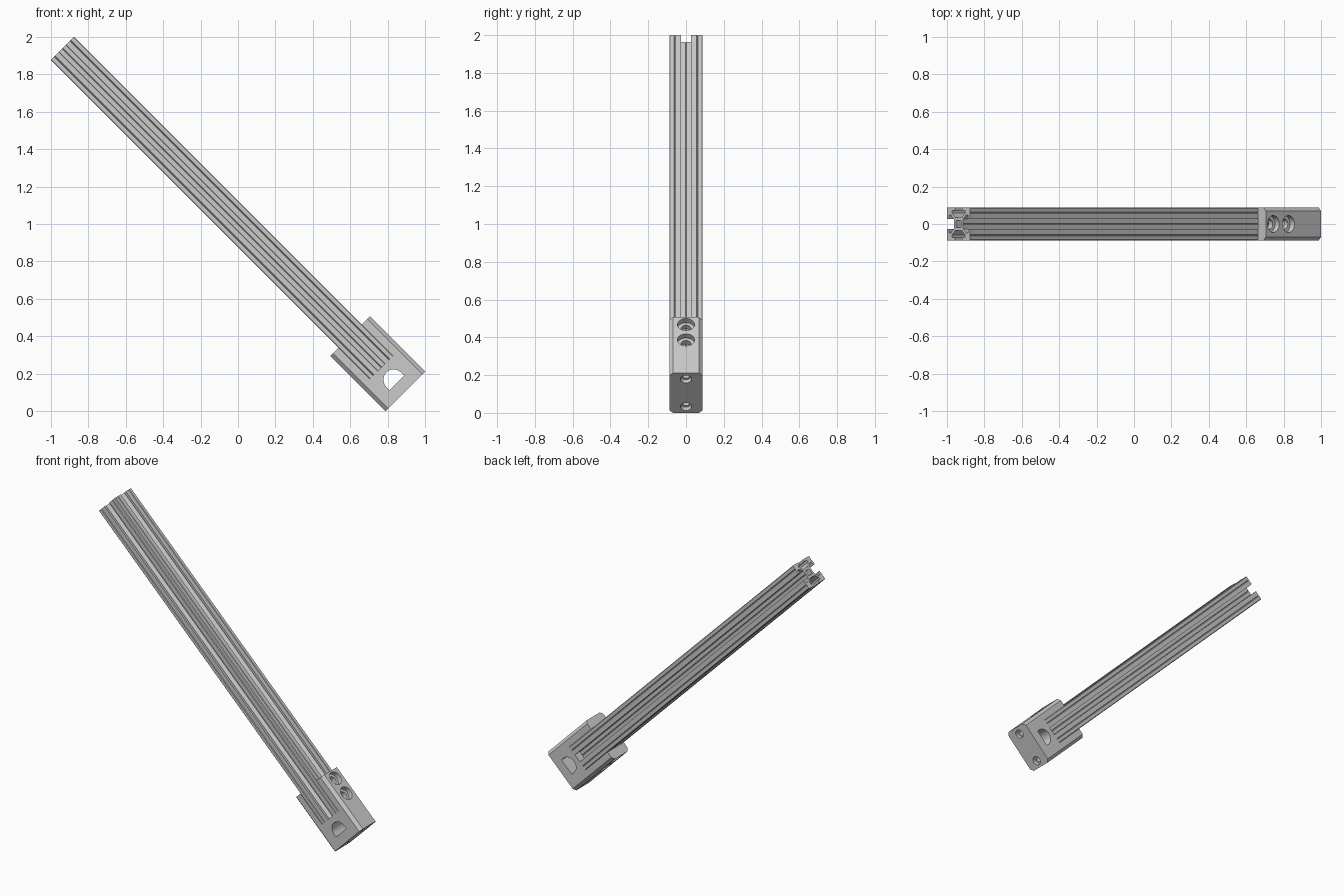
import bpy, math
from mathutils import Matrix

if "Cube" in bpy.data.objects:
    bpy.data.objects.remove(bpy.data.objects["Cube"])

MM = 0.00885            # profile unit: the bar is 20 units wide
HALF = 10 * MM
# Local frame: z runs up the bar, origin at the middle of the bracket's base
TILT = Matrix.Translation((0.894, 0, 0.106)) @ Matrix.Rotation(math.radians(-45), 4, 'Y')


def prism(name, loops, z0, z1, rot=Matrix.Identity(4)):
    """Extrude closed outlines (inner ones become holes) from z0 to z1."""
    cu = bpy.data.curves.new(name, 'CURVE')
    cu.dimensions = '2D'
    cu.fill_mode = 'BOTH'
    cu.extrude = (z1 - z0) / 2
    for pts in loops:
        sp = cu.splines.new('POLY')
        sp.points.add(len(pts) - 1)
        for p, (x, y) in zip(sp.points, pts):
            p.co = (x, y, 0, 1)
        sp.use_cyclic_u = True
    tmp = bpy.data.objects.new(name + "_curve", cu)
    bpy.context.collection.objects.link(tmp)
    bpy.context.view_layer.update()
    me = bpy.data.meshes.new_from_object(tmp.evaluated_get(bpy.context.evaluated_depsgraph_get()))
    bpy.data.objects.remove(tmp)
    me.transform(rot @ Matrix.Translation((0, 0, (z0 + z1) / 2)))
    ob = bpy.data.objects.new(name, me)
    bpy.context.collection.objects.link(ob)
    # weld the caps to the walls so booleans see a closed solid
    import bmesh
    bm = bmesh.new()
    bm.from_mesh(me)
    bmesh.ops.remove_doubles(bm, verts=bm.verts, dist=1e-5)
    bmesh.ops.recalc_face_normals(bm, faces=bm.faces)
    bm.to_mesh(me)
    bm.free()
    return ob


def circle(r, cx=0, cy=0, a0=0, a1=360, n=32):
    full = a1 - a0 == 360
    steps = n if full else n + 1
    ang = [math.radians(a0 + (a1 - a0) * i / n) for i in range(steps)]
    return [(cx + r * math.cos(a), cy + r * math.sin(a)) for a in ang]


def box(hx, hy):
    return [(-hx, -hy), (hx, -hy), (hx, hy), (-hx, hy)]


def cut(ob, cutter):
    m = ob.modifiers.new("cut", 'BOOLEAN')
    m.operation = 'DIFFERENCE'
    m.solver = 'EXACT'
    m.object = cutter
    bpy.context.view_layer.objects.active = ob
    bpy.ops.object.modifier_apply(modifier=m.name)
    bpy.data.objects.remove(cutter)


# Slotted bar: half of one side, mirrored, then turned four times
half = [(4.0, 0.4), (4.0, 2.9), (6.6, 5.5), (8.2, 5.5), (8.2, 3.0), (10, 3.0),
        (10, 6.4), (9.5, 6.8), (10, 7.2), (10, 9.5)]
side = [(a, -b) for a, b in reversed(half)] + [(3.6, 0)] + half
outline = []
for k in range(4):
    c, s = [(1, 0), (0, 1), (-1, 0), (0, -1)][k]
    outline += [((a * c - b * s) * MM, (a * s + b * c) * MM) for a, b in side]
bar = prism("slotted_bar", [outline, box(2.1 * MM, 2.1 * MM)], 0.182, 2.59)

# End bracket: chamfered block
hx, hy, ch, top = 0.15, HALF, 0.02, 0.417
block = [(hx, -hy + ch), (hx, hy - ch), (hx - ch, hy), (-hx + ch, hy),
         (-hx, hy - ch), (-hx, -hy + ch), (-hx + ch, -hy), (hx - ch, -hy)]
bracket = prism("end_bracket", [block], 0, top)

# Socket for the bar between the two arms
cut(bracket, prism("socket_cutter", [box(HALF, 0.2)], 0.182, 0.6))

# D-shaped window through the base
window = circle(0.055, 0, 0.088, 0, 180, 24) + [(-0.055, 0.065), (0.055, 0.065)]
cut(bracket, prism("window_cutter", [window], -0.2, 0.2, Matrix.Rotation(math.pi / 2, 4, 'X')))

# Counterbored bolt holes in both arms, stepped screw holes in the base
for sgn in (1, -1):
    for z in (0.362, 0.247):
        rot = Matrix.Translation((0, 0, z)) @ Matrix.Rotation(sgn * math.pi / 2, 4, 'Y')
        cut(bracket, prism("bolt_cutter", [circle(0.027)], 0.07, 0.2, rot))
        cut(bracket, prism("bore_cutter", [circle(0.045)], 0.118, 0.2, rot))
    x = sgn * 0.103
    cut(bracket, prism("screw_cutter", [circle(0.018, x)], -0.05, 0.13))
    cut(bracket, prism("head_cutter", [circle(0.029, x)], -0.05, 0.025))

for ob in (bar, bracket):
    ob.matrix_world = TILT
    bpy.ops.object.select_all(action='DESELECT')
    ob.select_set(True)
    bpy.context.view_layer.objects.active = ob
    bpy.ops.object.shade_smooth_by_angle(angle=math.radians(25))
